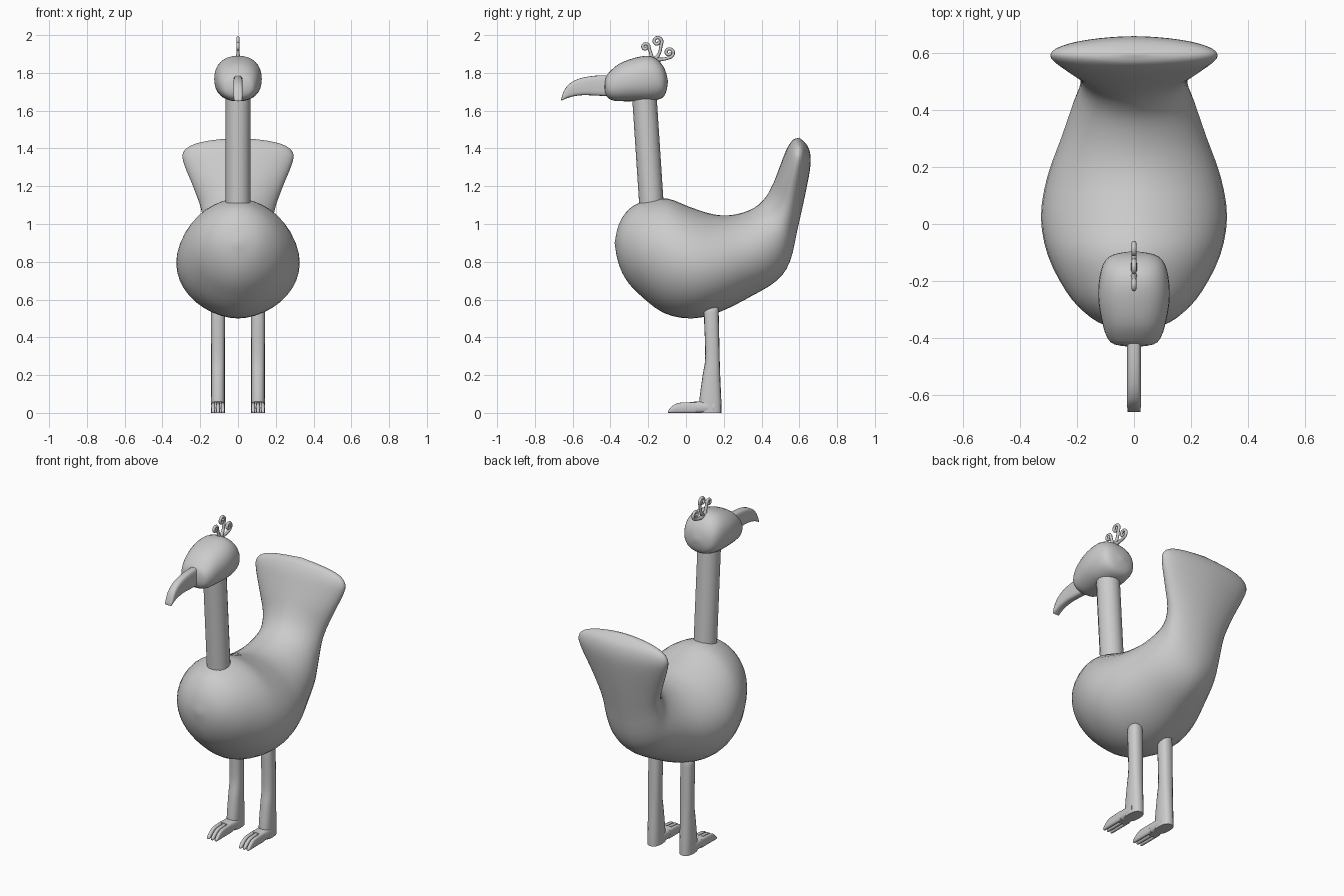
import bpy, bmesh, math
from mathutils import Vector

if "Cube" in bpy.data.objects:
    bpy.data.objects.remove(bpy.data.objects["Cube"])


def finish(ob, angle=50):
    bpy.ops.object.select_all(action='DESELECT')
    bpy.context.view_layer.objects.active = ob
    ob.select_set(True)
    bpy.ops.object.shade_smooth_by_angle(angle=math.radians(angle))


def spow(v, e):
    return math.copysign(abs(v) ** e, v)


def catmull(rows, steps):
    """Smoothly interpolate a list of equal-length number rows."""
    v = [Vector(r) for r in rows]
    out = []
    for i in range(len(v) - 1):
        a, b, c, d = v[max(i - 1, 0)], v[i], v[i + 1], v[min(i + 2, len(v) - 1)]
        for s in range(steps):
            t = s / steps
            out.append(0.5 * (2 * b + (c - a) * t + (2 * a - 5 * b + 4 * c - d) * t * t
                              + (3 * b - a - 3 * c + d) * t ** 3))
    return out + [v[-1]]


def loft(name, rows, x0=0.0, sides=32, ex=1.0, ez=1.0, steps=3, angle=50):
    """Rows are (y, z) of one rim, (y, z) of the opposite rim, half width."""
    rows = [Vector((r[0], r[1], r[2], r[3], r[4])) for r in catmull(rows, steps)]
    bm = bmesh.new()
    rings = []
    for y1, z1, y2, z2, w in rows:
        ring = []
        for i in range(sides):
            a = 2 * math.pi * i / sides
            s = spow(math.sin(a), ez)
            ring.append(bm.verts.new((x0 + max(w, 0) * spow(math.cos(a), ex),
                                      (y1 + y2) / 2 + (y2 - y1) / 2 * s,
                                      (z1 + z2) / 2 + (z2 - z1) / 2 * s)))
        rings.append(ring)
    for r, q in zip(rings, rings[1:]):
        for i in range(sides):
            j = (i + 1) % sides
            bm.faces.new((r[i], r[j], q[j], q[i]))
    bm.faces.new(rings[0])
    bm.faces.new(rings[-1])
    bmesh.ops.remove_doubles(bm, verts=bm.verts, dist=0.0004)
    bmesh.ops.recalc_face_normals(bm, faces=bm.faces)
    me = bpy.data.meshes.new(name)
    bm.to_mesh(me)
    bm.free()
    ob = bpy.data.objects.new(name, me)
    bpy.context.collection.objects.link(ob)
    finish(ob, angle)
    return ob


# Body sweeping up into the fanned tail
loft("body_and_tail", [
    (-.378, .90, -.378, .90, 0), (-.36, .80, -.355, 1.0, .10),
    (-.32, .71, -.30, 1.08, .175), (-.25, .63, -.22, 1.12, .24),
    (-.12, .53, -.10, 1.135, .303), (.03, .50, .02, 1.09, .327),
    (.18, .535, .15, 1.05, .305), (.35, .62, .26, 1.05, .255),
    (.48, .70, .36, 1.085, .215), (.55, .80, .42, 1.14, .19),
    (.59, .97, .455, 1.20, .195), (.63, 1.15, .48, 1.26, .24),
    (.655, 1.28, .51, 1.34, .283), (.66, 1.35, .53, 1.39, .293),
    (.65, 1.40, .55, 1.425, .255), (.63, 1.43, .57, 1.448, .16),
    (.60, 1.457, .60, 1.457, 0)], ex=1.1, sides=40)

# Neck
loft("neck", [(-.245, 1.06, -.115, 1.06, .065), (-.287, 1.70, -.157, 1.70, .065)],
     sides=16, steps=1)

# Head
loft("head", [
    (-.095, 1.755, -.095, 1.755, 0), (-.105, 1.70, -.112, 1.82, .075),
    (-.13, 1.665, -.15, 1.87, .108), (-.20, 1.65, -.20, 1.89, .123),
    (-.27, 1.65, -.27, 1.88, .125), (-.34, 1.65, -.35, 1.85, .112),
    (-.39, 1.655, -.40, 1.81, .096), (-.42, 1.675, -.425, 1.775, .07),
    (-.433, 1.715, -.433, 1.715, 0)], ex=.85, ez=.9)

# Hooked beak
loft("beak", [
    (-.38, 1.675, -.38, 1.787, .025), (-.48, 1.68, -.48, 1.785, .025),
    (-.545, 1.682, -.565, 1.77, .025), (-.60, 1.675, -.62, 1.74, .025),
    (-.635, 1.664, -.648, 1.70, .024), (-.66, 1.652, -.661, 1.66, .022)],
     sides=20, ex=.5, ez=.6)

# Curled crest feathers
for label, base, mid, stem, radius, a0 in (
        ("front", (-.178, 1.87), (-.187, 1.905), (-.215, 1.937), .020, -10),
        ("middle", (-.168, 1.87), (-.143, 1.90), (-.152, 1.966), .026, -35),
        ("back", (-.160, 1.87), (-.125, 1.872), (-.090, 1.908), .026, -75)):
    pts = [base, mid]
    for i in range(17):
        t = i / 16
        a = math.radians(a0 + 430 * t)
        r = radius * (1 - .72 * t)
        pts.append((stem[0] + r * math.cos(a), stem[1] + r * math.sin(a)))
    cu = bpy.data.curves.new("crest_curl_" + label, 'CURVE')
    cu.dimensions = '3D'
    cu.bevel_depth = .0085
    cu.bevel_resolution = 2
    cu.use_fill_caps = True
    cu.resolution_u = 4
    sp = cu.splines.new('BEZIER')
    sp.bezier_points.add(len(pts) - 1)
    for i, (bp, p) in enumerate(zip(sp.bezier_points, pts)):
        bp.co = (0, p[0], p[1])
        bp.handle_left_type = bp.handle_right_type = 'AUTO'
        bp.radius = 1.4 if i == 0 else 1.0
    bpy.context.collection.objects.link(bpy.data.objects.new("crest_curl_" + label, cu))

# Legs with three toes each
for side, x in (("left", .106), ("right", -.106)):
    loft("leg_" + side, [
        (.14, .572, .14, .572, 0), (.105, .56, .168, .56, .028),
        (.095, .53, .173, .53, .037), (.102, .30, .178, .30, .036),
        (.088, .20, .181, .20, .036), (.073, .09, .186, .09, .037),
        (.068, .03, .188, .03, .037), (.066, 0, .188, 0, .037)],
         x0=x, sides=16, ex=.8, ez=.8)
    loft("foot_" + side, [
        (.15, 0, .15, .062, .037), (.07, 0, .07, .06, .037), (.02, 0, .02, .058, .036)],
         x0=x, sides=16, ex=.6, ez=.5)
    for k in (-1, 0, 1):
        loft(f"toe_{side}_{k + 2}", [
            (.05, 0, .05, .057, .0112), (-.03, 0, -.03, .054, .0112),
            (-.065, 0, -.065, .042, .0108), (-.092, 0, -.09, .018, .009),
            (-.096, 0, -.096, .008, .006)],
             x0=x + k * .0255, sides=12, ex=.7, ez=.6)
